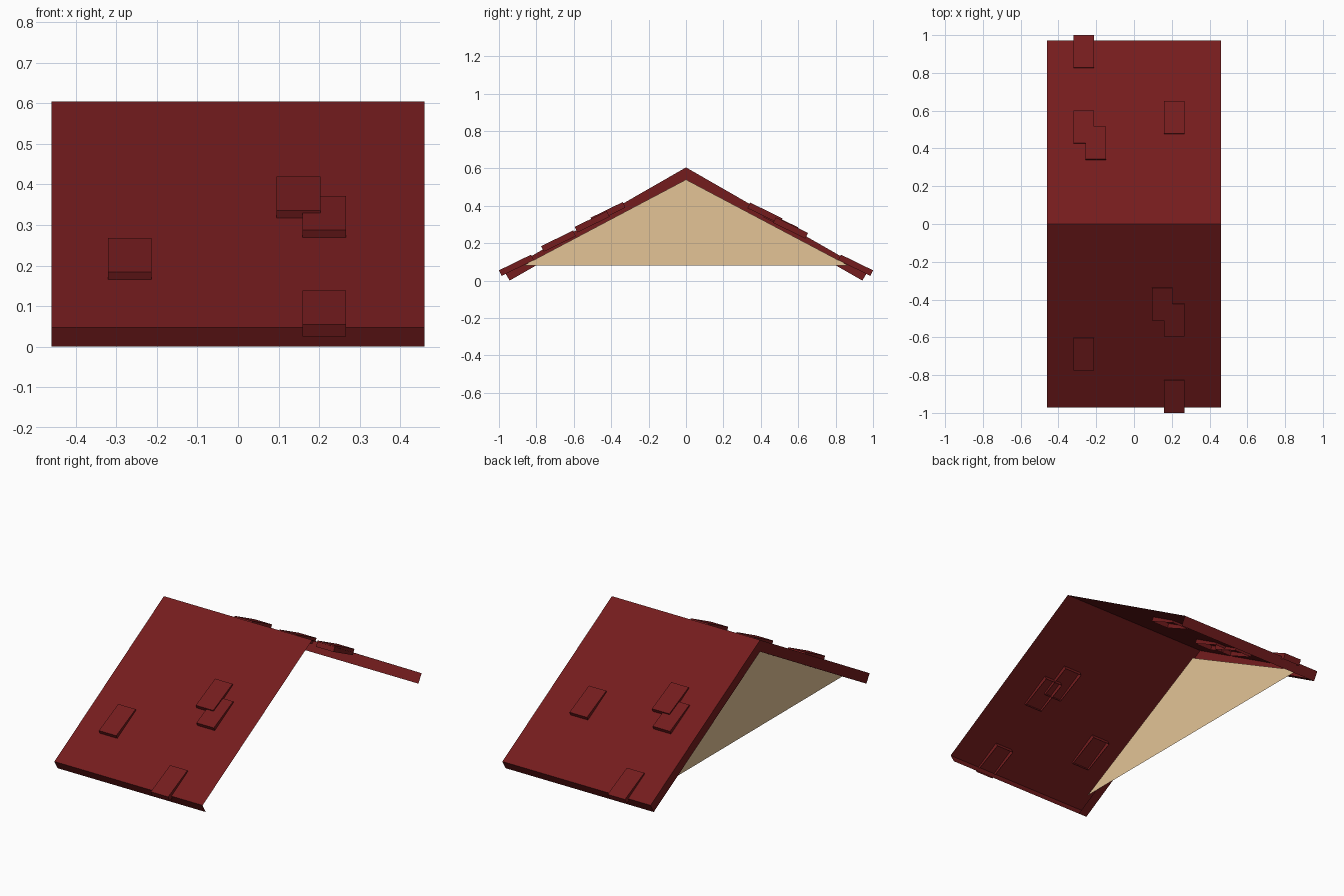
import bpy, bmesh, math
from mathutils import Matrix, Vector

if "Cube" in bpy.data.objects:
    bpy.data.objects.remove(bpy.data.objects["Cube"])

HALF_W = 0.46            # half width along the ridge
RIDGE = 0.605            # ridge height
EAVE_Y, EAVE_Z = 0.971, 0.048
LIP_Y, LIP_Z = 0.943, 0.0
INNER_RIDGE = 0.54
GABLE_X = -0.408         # gable wall is set back under the overhang
SLOPE = (RIDGE - EAVE_Z) / EAVE_Y


def material(name, rgb):
    m = bpy.data.materials.new(name)
    m.diffuse_color = (*rgb, 1.0)
    m.use_nodes = True
    m.node_tree.nodes["Principled BSDF"].inputs["Base Color"].default_value = m.diffuse_color
    return m


red = material("dark_red_tile", (0.175, 0.0115, 0.0125))
tan = material("tan_plaster", (0.773, 0.549, 0.305))


def add_object(name, bm, mat):
    me = bpy.data.meshes.new(name)
    bm.to_mesh(me)
    bm.free()
    me.materials.append(mat)
    ob = bpy.data.objects.new(name, me)
    bpy.context.collection.objects.link(ob)
    return ob


def face(bm, pts, normal):
    """Flat face turned so that it looks along the given direction."""
    f = bm.faces.new([bm.verts.new(p) for p in pts])
    f.normal_update()
    if f.normal.dot(Vector(normal)) < 0:
        f.normal_flip()


# Roof skin: slopes, eave strips, end cap at -x and a narrow soffit; open below and at +x
bm = bmesh.new()
w = HALF_W
for s in (-1, 1):
    face(bm, [(-w, 0, RIDGE), (w, 0, RIDGE), (w, s * EAVE_Y, EAVE_Z), (-w, s * EAVE_Y, EAVE_Z)], (0, s, 1))
    face(bm, [(-w, s * EAVE_Y, EAVE_Z), (w, s * EAVE_Y, EAVE_Z), (w, s * LIP_Y, LIP_Z), (-w, s * LIP_Y, LIP_Z)], (0, s, -0.3))
    face(bm, [(-w, 0, RIDGE), (-w, s * EAVE_Y, EAVE_Z), (-w, s * LIP_Y, LIP_Z), (-w, 0, INNER_RIDGE)], (-1, 0, 0))
    face(bm, [(-w, 0, INNER_RIDGE), (GABLE_X, 0, INNER_RIDGE), (GABLE_X, s * LIP_Y, LIP_Z), (-w, s * LIP_Y, LIP_Z)], (0, -s, -1))
bmesh.ops.remove_doubles(bm, verts=bm.verts, dist=0.0001)
add_object("roof_skin", bm, red)

# Gable wall near the -x end
bm = bmesh.new()
face(bm, [(GABLE_X, -0.87, 0.08), (GABLE_X, 0.87, 0.08), (GABLE_X, 0, INNER_RIDGE)], (-1, 0, 0))
add_object("gable_wall", bm, tan)

# Loose shingles: side, centre x, distance of the lower edge from the ridge
TILT = math.radians(26)
LENGTH, WIDTH, THICK = 0.191, 0.108, 0.033
shingles = [
    (-1, 0.2125, 1.0), (-1, -0.267, 0.775), (-1, 0.149, 0.51), (-1, 0.2125, 0.595),
    (1, -0.267, 1.0), (1, -0.267, 0.6), (1, -0.203, 0.515), (1, 0.2125, 0.652),
]
for i, (s, x, y) in enumerate(shingles):
    edge = Vector((x, s * y, RIDGE - SLOPE * y + 0.0235))
    up_slope = Vector((0, -s * math.cos(TILT), math.sin(TILT)))
    out = Vector((0, s * math.sin(TILT), math.cos(TILT)))
    centre = edge + up_slope * LENGTH / 2 - out * THICK / 2
    bm = bmesh.new()
    bmesh.ops.create_cube(bm, size=1, matrix=Matrix.Translation(centre)
                          @ Matrix.Rotation(-s * TILT, 4, 'X')
                          @ Matrix.Diagonal((WIDTH, LENGTH, THICK, 1)))
    # Shingles have no underside
    bm.normal_update()
    under = [f for f in bm.faces if f.normal.dot(out) < -0.9]
    bmesh.ops.delete(bm, geom=under, context='FACES')
    add_object(f"shingle_{i + 1}", bm, red)
